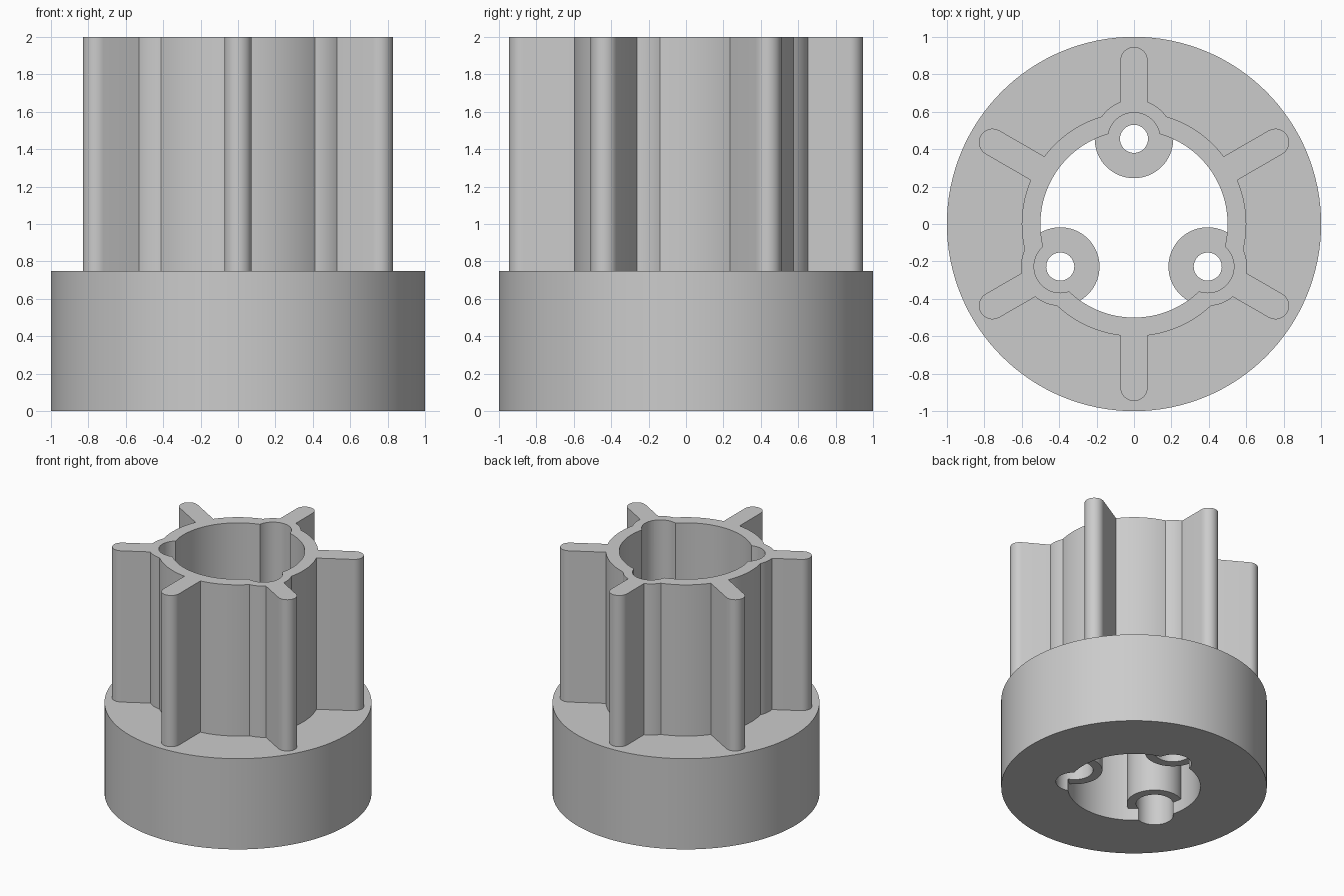
import bpy, bmesh, math
from mathutils import Matrix

if "Cube" in bpy.data.objects:
    bpy.data.objects.remove(bpy.data.objects["Cube"], do_unlink=True)

BASE_TOP, TOP = 0.75, 2.0
BOSS_R, BOSS_DIST = 0.21, 0.455

grey = bpy.data.materials.new("plain grey")
grey.use_nodes = True
grey.diffuse_color = (0.6, 0.6, 0.6, 1)
grey.node_tree.nodes["Principled BSDF"].inputs["Base Color"].default_value = (0.6, 0.6, 0.6, 1)


def prism(name, outline, z0, z1, angle=0):
    """Extrude a closed outline from z0 to z1, turned about the main axis."""
    bm = bmesh.new()
    face = bm.faces.new([bm.verts.new((x, y, z0)) for x, y in outline])
    ext = bmesh.ops.extrude_face_region(bm, geom=[face])
    top = [v for v in ext["geom"] if isinstance(v, bmesh.types.BMVert)]
    bmesh.ops.translate(bm, verts=top, vec=(0, 0, z1 - z0))
    bmesh.ops.recalc_face_normals(bm, faces=bm.faces)
    bm.transform(Matrix.Rotation(angle, 4, "Z"))
    mesh = bpy.data.meshes.new(name)
    bm.to_mesh(mesh)
    bm.free()
    mesh.materials.append(grey)
    obj = bpy.data.objects.new(name, mesh)
    bpy.context.collection.objects.link(obj)
    return obj


def arc(cx, radius, start, end, steps):
    return [(cx + radius * math.cos(start + (end - start) * i / steps),
             radius * math.sin(start + (end - start) * i / steps)) for i in range(steps + 1)]


def disc(name, radius, z0, z1, dist=0, angle=0, sides=64):
    return prism(name, arc(dist, radius, 0, 2 * math.pi, sides)[:-1], z0, z1, angle)


def combine(target, others, operation):
    """Apply a boolean with each tool and remove the tools."""
    for tool in others:
        mod = target.modifiers.new("cut", "BOOLEAN")
        mod.operation, mod.object, mod.solver = operation, tool, "EXACT"
        bpy.context.view_layer.objects.active = target
        bpy.ops.object.modifier_apply(modifier=mod.name)
        bpy.data.objects.remove(tool, do_unlink=True)


boss_angles = [math.radians(a) for a in (90, 210, 330)]
fin_angles = [math.radians(30 + 60 * i) for i in range(6)]

# Solid base, tube, outer bulges and round-tipped fins
hub = disc("finned_hub", 1.0, 0, BASE_TOP, sides=128)
combine(hub, [disc("tube", 0.6, 0.4, TOP, sides=128)], "UNION")
combine(hub, [disc("bulge", BOSS_R, 0.45, TOP, BOSS_DIST, a) for a in boss_angles], "UNION")
fin = [(0.4, -0.073)] + arc(0.873, 0.073, -math.pi / 2, math.pi / 2, 16) + [(0.4, 0.073)]
combine(hub, [prism("fin", fin, 0.5, TOP, a) for a in fin_angles], "UNION")

# Central bore that leaves the screw bosses standing
bore = disc("bore", 0.5, -0.2, TOP + 0.2, sides=128)
combine(bore, [disc("boss", BOSS_R, 0.1, BASE_TOP, BOSS_DIST, a) for a in boss_angles], "DIFFERENCE")
combine(hub, [bore], "DIFFERENCE")

# Channels above the bosses, recesses from below and screw holes
for a in boss_angles:
    combine(hub, [disc("channel", 0.14, BASE_TOP, TOP + 0.1, BOSS_DIST, a),
                  disc("recess", 0.14, -0.1, 0.5, BOSS_DIST, a),
                  disc("screw_hole", 0.075, 0.3, 1.0, BOSS_DIST, a, 40)], "DIFFERENCE")

bpy.ops.object.select_all(action="DESELECT")
hub.select_set(True)
bpy.context.view_layer.objects.active = hub
bpy.ops.object.shade_smooth_by_angle(angle=math.radians(25))
